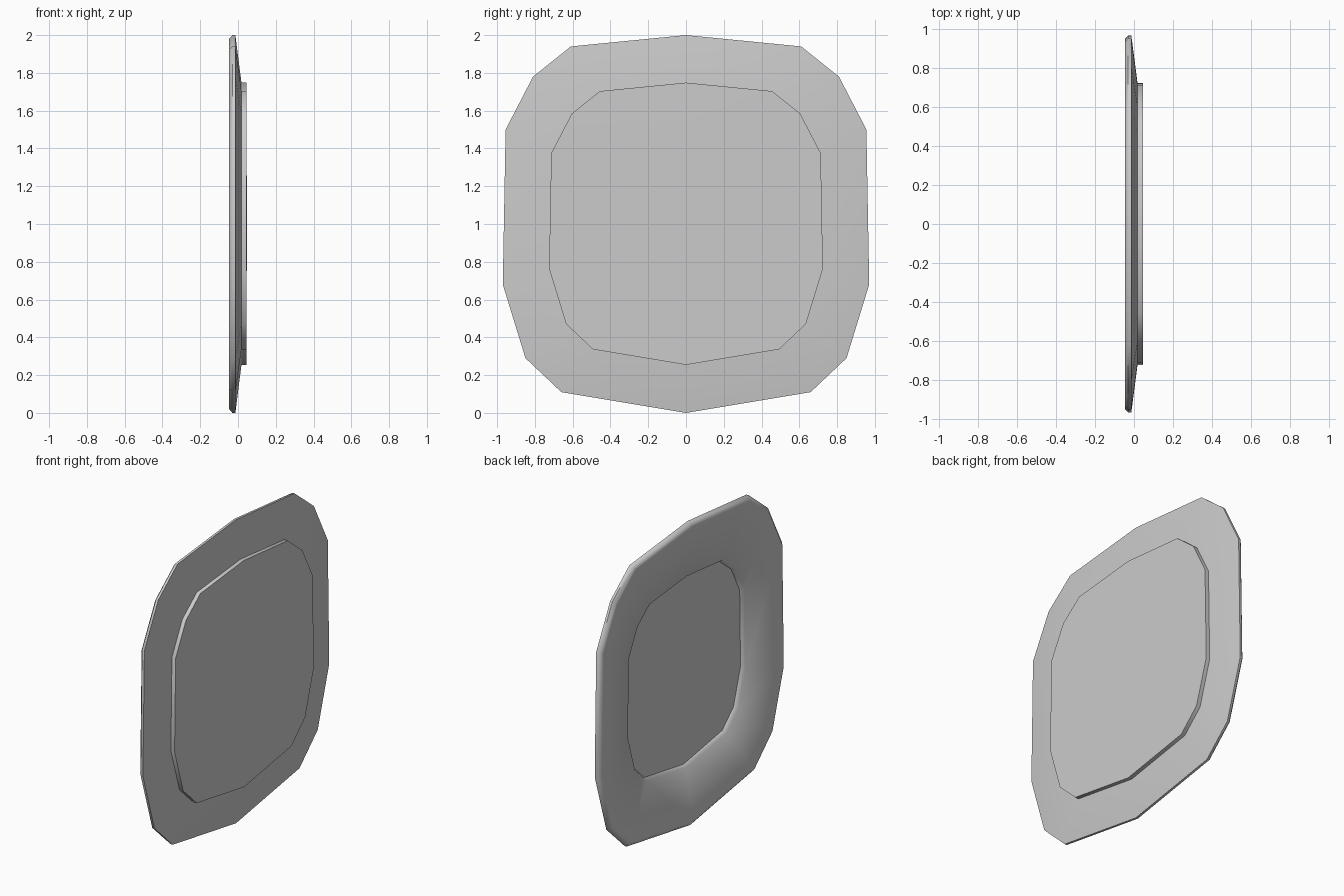
import bpy, bmesh

if "Cube" in bpy.data.objects:
    bpy.data.objects.remove(bpy.data.objects["Cube"])

# Right half of the rim outline (y, z), top to bottom, mirrored to close it
half = [(0, 2.0), (0.61, 1.94), (0.81, 1.78), (0.955, 1.5),
        (0.97, 0.68), (0.85, 0.29), (0.66, 0.11), (0, 0)]
outline = half + [(-y, z) for y, z in half[-2:0:-1]]
CENTRE = 1.005

# Cross-section (x, outline scale): recessed floor, flange, rim, back, raised foot
section = [(0.02, 0.615), (-0.004, 0.63), (-0.047, 0.965), (-0.047, 0.98),
           (-0.03, 1.0), (-0.014, 1.0), (0.018, 0.749), (0.018, 0.747),
           (0.045, 0.747)]

bm = bmesh.new()
rings = [[bm.verts.new((x, y * s, CENTRE + (z - CENTRE) * s)) for y, z in outline]
         for x, s in section]
n = len(outline)
for a, b in zip(rings, rings[1:]):
    for i in range(n):
        j = (i + 1) % n
        bm.faces.new((a[i], a[j], b[j], b[i]))

# Floor and foot caps as fans, the foot very slightly domed
for ring, x in ((rings[0], 0.02), (rings[-1], 0.047)):
    mid = bm.verts.new((x, 0, CENTRE))
    for i in range(n):
        bm.faces.new((ring[i], ring[(i + 1) % n], mid))
bmesh.ops.recalc_face_normals(bm, faces=bm.faces)

mesh = bpy.data.meshes.new("plate")
bm.to_mesh(mesh)
bm.free()
plate = bpy.data.objects.new("plate", mesh)
bpy.context.collection.objects.link(plate)
bpy.context.view_layer.objects.active = plate
plate.select_set(True)
bpy.ops.object.shade_smooth_by_angle(angle=0.9)
